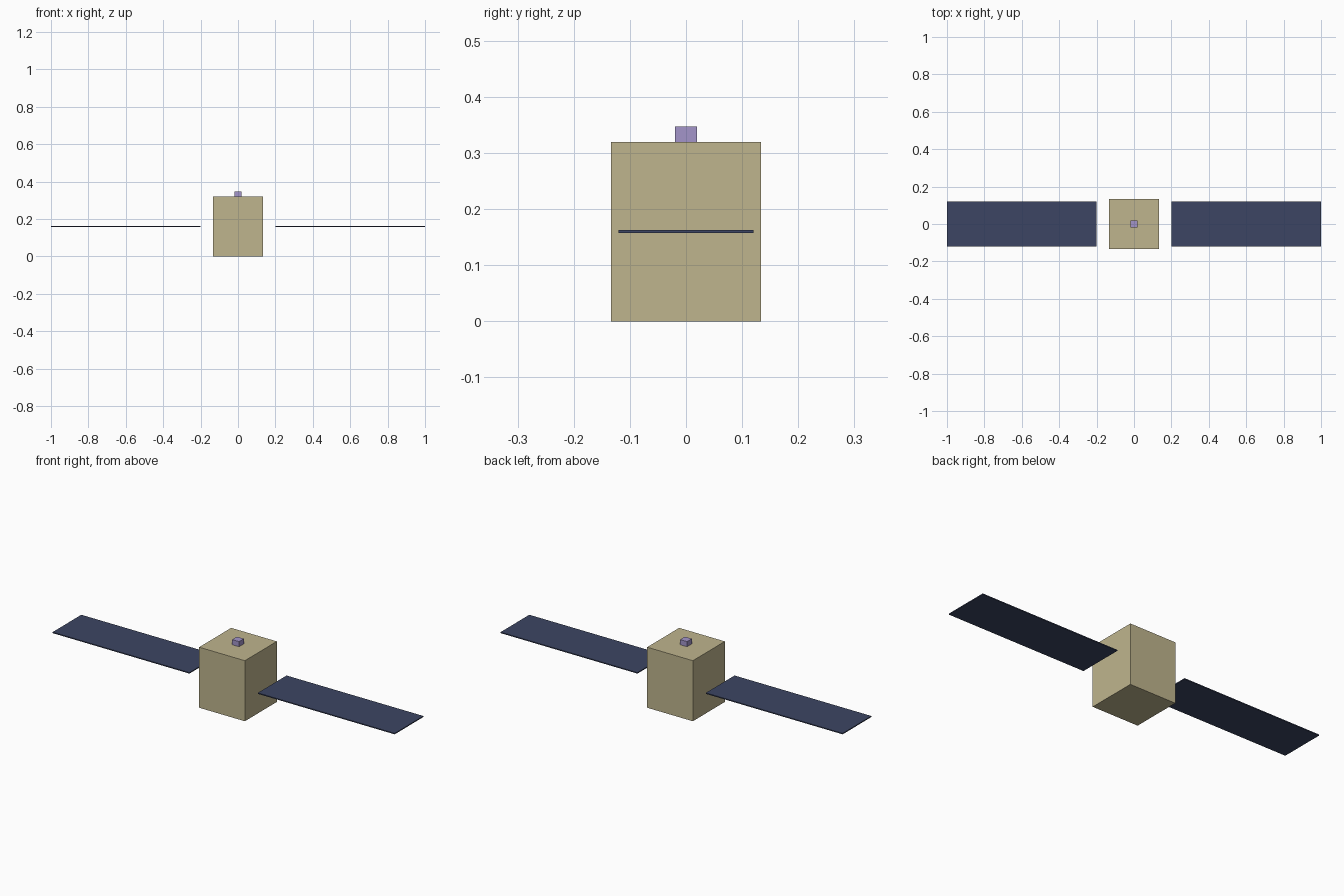
import bpy

cube = bpy.data.objects.get("Cube")
if cube:
    bpy.data.objects.remove(cube, do_unlink=True)


def material(name, rgb):
    mat = bpy.data.materials.new(name)
    mat.use_nodes = True
    colour = (*rgb, 1.0)
    mat.diffuse_color = colour
    mat.node_tree.nodes["Principled BSDF"].inputs["Base Color"].default_value = colour
    return mat


def box(name, size, centre, mat):
    bpy.ops.mesh.primitive_cube_add(size=1, location=centre)
    obj = bpy.context.object
    obj.name = obj.data.name = name
    obj.scale = size
    bpy.ops.object.transform_apply(location=False, rotation=False, scale=True)
    obj.data.materials.append(mat)
    return obj


tan = material("tan_foil", (0.52, 0.46, 0.27))
navy = material("navy_cells", (0.045, 0.06, 0.125))
lilac = material("lilac_metal", (0.366, 0.30, 0.59))

WIDTH, HEIGHT, STUB = 0.267, 0.32, 0.027

# Main body
box("body", (WIDTH, WIDTH, HEIGHT), (0, 0, HEIGHT / 2), tan)

# Small sensor block on the roof
box("roof_sensor", (0.04, 0.04, STUB), (0, 0, HEIGHT + STUB / 2), lilac)

# Detached thin solar panels either side of the body
for side, x in (("left", 0.6), ("right", -0.6)):
    box(side + "_solar_panel", (0.8, 0.24, 0.0053), (x, 0, HEIGHT / 2), navy)
